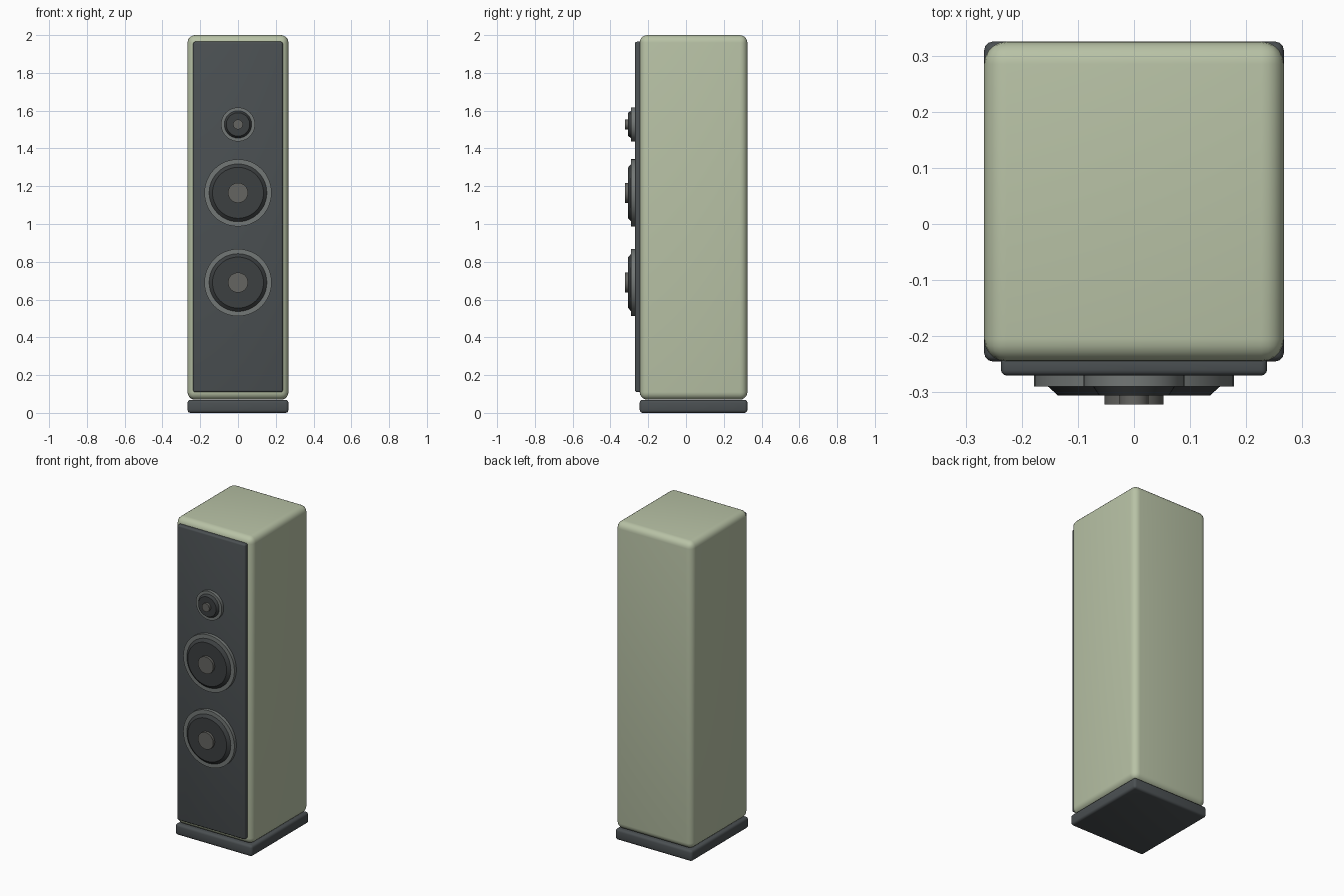
import bpy
from math import radians

if "Cube" in bpy.data.objects:
    bpy.data.objects.remove(bpy.data.objects["Cube"])


def material(name, rgb):
    m = bpy.data.materials.new(name)
    m.diffuse_color = (*rgb, 1)
    m.use_nodes = True
    m.node_tree.nodes["Principled BSDF"].inputs["Base Color"].default_value = m.diffuse_color
    return m


GREEN = material("sage", (0.48, 0.54, 0.38))
DARK = material("charcoal", (0.07, 0.08, 0.085))
CONE = material("cone_black", (0.045, 0.05, 0.052))
RIM = material("rim_grey", (0.17, 0.185, 0.18))
CAP = material("cap_grey", (0.13, 0.13, 0.12))


def finish(o, name, mat):
    o.name = name
    o.data.materials.append(mat)
    bpy.ops.object.shade_smooth_by_angle(angle=radians(35))


def box(name, lo, hi, bevel, segments, mat):
    """Rounded box between two corners."""
    bpy.ops.mesh.primitive_cube_add(
        size=1, location=[(a + b) / 2 for a, b in zip(lo, hi)])
    o = bpy.context.object
    o.scale = [b - a for a, b in zip(lo, hi)]
    bpy.ops.object.transform_apply(location=False, rotation=False, scale=True)
    mod = o.modifiers.new("Bevel", 'BEVEL')
    mod.width, mod.segments = bevel, segments
    bpy.ops.object.modifier_apply(modifier=mod.name)
    finish(o, name, mat)


def disc(name, z, y_back, y_front, r_back, r_front, mat):
    """Cylinder or frustum whose axis points to the front (-y)."""
    bpy.ops.mesh.primitive_cone_add(
        vertices=48, radius1=r_back, radius2=r_front, depth=y_back - y_front,
        location=(0, (y_back + y_front) / 2, z), rotation=(radians(90), 0, 0))
    finish(bpy.context.object, name, mat)


# Cabinet, plinth and front baffle
box("cabinet", (-0.267, -0.245, 0.07), (0.267, 0.325, 2.0), 0.04, 5, GREEN)
box("plinth", (-0.267, -0.245, 0.0), (0.267, 0.325, 0.069), 0.015, 3, DARK)
box("baffle", (-0.237, -0.27, 0.11), (0.237, -0.235, 1.965), 0.01, 3, DARK)

# Drivers: height, rim radius, cone radii, dust cap radius
for name, z, rim, cone_back, cone_front, cap in (
        ("lower_woofer", 0.69, 0.178, 0.154, 0.135, 0.053),
        ("upper_woofer", 1.165, 0.178, 0.154, 0.135, 0.053),
        ("tweeter", 1.527, 0.09, 0.073, 0.062, 0.026)):
    disc(name + "_rim", z, -0.262, -0.29, rim, rim, RIM)
    disc(name + "_cone", z, -0.289, -0.306, cone_back, cone_front, CONE)
    disc(name + "_dust_cap", z, -0.302, -0.322, cap, cap, CAP)
